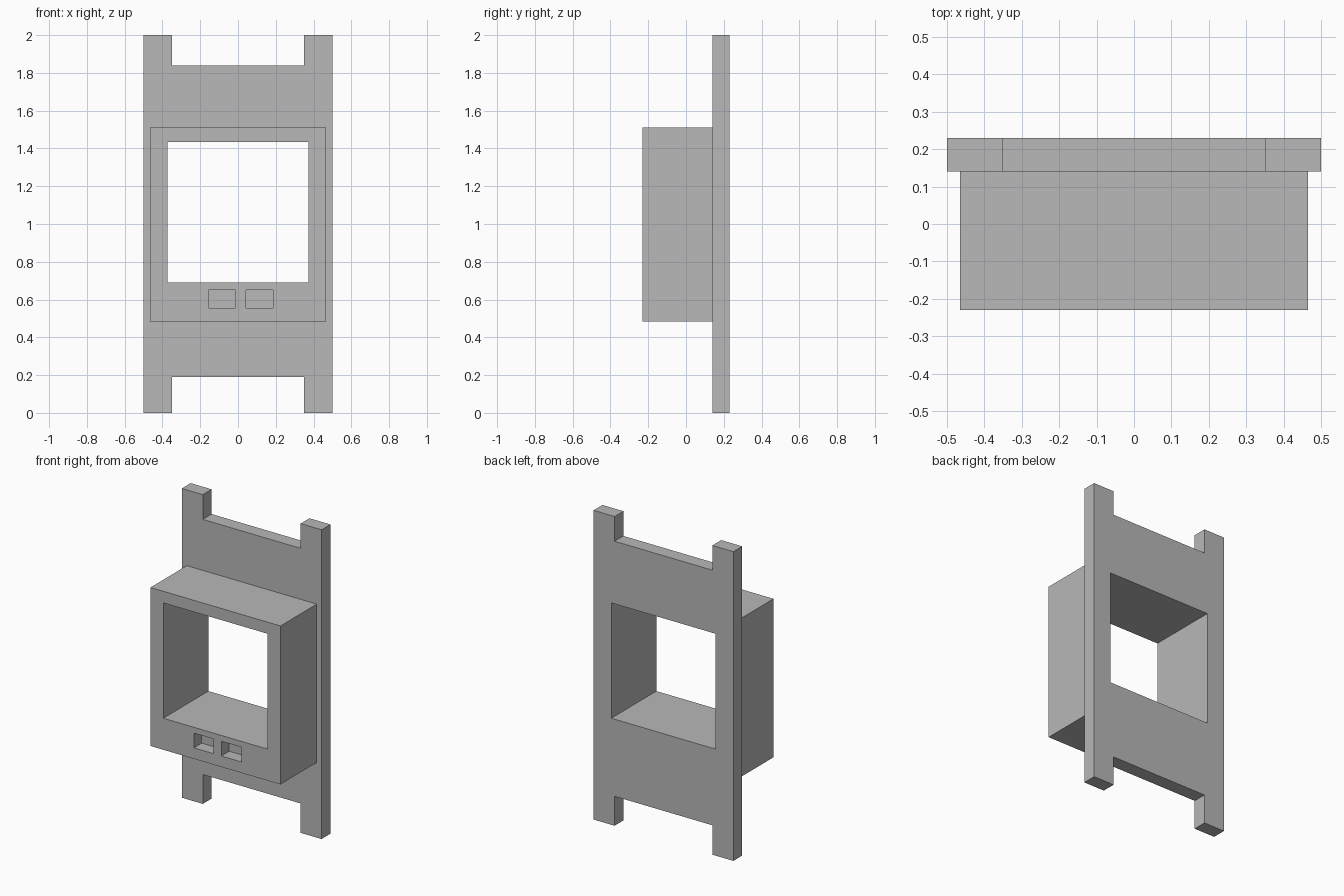
import bpy

if "Cube" in bpy.data.objects:
    bpy.data.objects.remove(bpy.data.objects["Cube"], do_unlink=True)

grey = bpy.data.materials.new("plain_grey")
grey.use_nodes = True
colour = (0.48, 0.48, 0.48, 1)
grey.diffuse_color = colour
grey.node_tree.nodes["Principled BSDF"].inputs["Base Color"].default_value = colour


def box(name, x, y, z):
    """Box spanning the given (low, high) ranges."""
    bpy.ops.mesh.primitive_cube_add(size=1)
    obj = bpy.context.object
    obj.name = name
    mid = [(a + b) / 2 for a, b in (x, y, z)]
    size = [b - a for a, b in (x, y, z)]
    for v in obj.data.vertices:
        v.co = [m + c * s for m, c, s in zip(mid, v.co, size)]
    obj.data.materials.append(grey)
    return obj


def combine(obj, other, operation):
    """Apply a boolean and discard the helper."""
    other.hide_render = True
    mod = obj.modifiers.new(operation.lower(), "BOOLEAN")
    mod.operation = operation
    mod.solver = "EXACT"
    mod.object = other
    bpy.ops.object.select_all(action="DESELECT")
    bpy.context.view_layer.objects.active = obj
    obj.select_set(True)
    bpy.ops.object.modifier_apply(modifier=mod.name)
    bpy.data.objects.remove(other, do_unlink=True)


FRONT, JOINT, BACK = -0.23, 0.14, 0.23

# Back plate with a notch between the legs at each end
bracket = box("mounting_bracket", (-0.5, 0.5), (JOINT, BACK), (0, 2))
for z in ((-0.1, 0.19), (1.84, 2.1)):
    combine(bracket, box("notch", (-0.35, 0.35), (0, 0.4), z), "DIFFERENCE")

# Deep housing standing out from the plate
housing = box("housing", (-0.465, 0.465), (FRONT, JOINT + 0.04), (0.485, 1.51))
combine(bracket, housing, "UNION")

# Square opening right through
window = box("window", (-0.373, 0.373), (-0.4, 0.4), (0.689, 1.435))
combine(bracket, window, "DIFFERENCE")

# Two shallow button pockets below the opening
for x in ((-0.155, -0.013), (0.042, 0.185)):
    pocket = box("pocket", x, (-0.4, FRONT + 0.08), (0.556, 0.651))
    combine(bracket, pocket, "DIFFERENCE")
